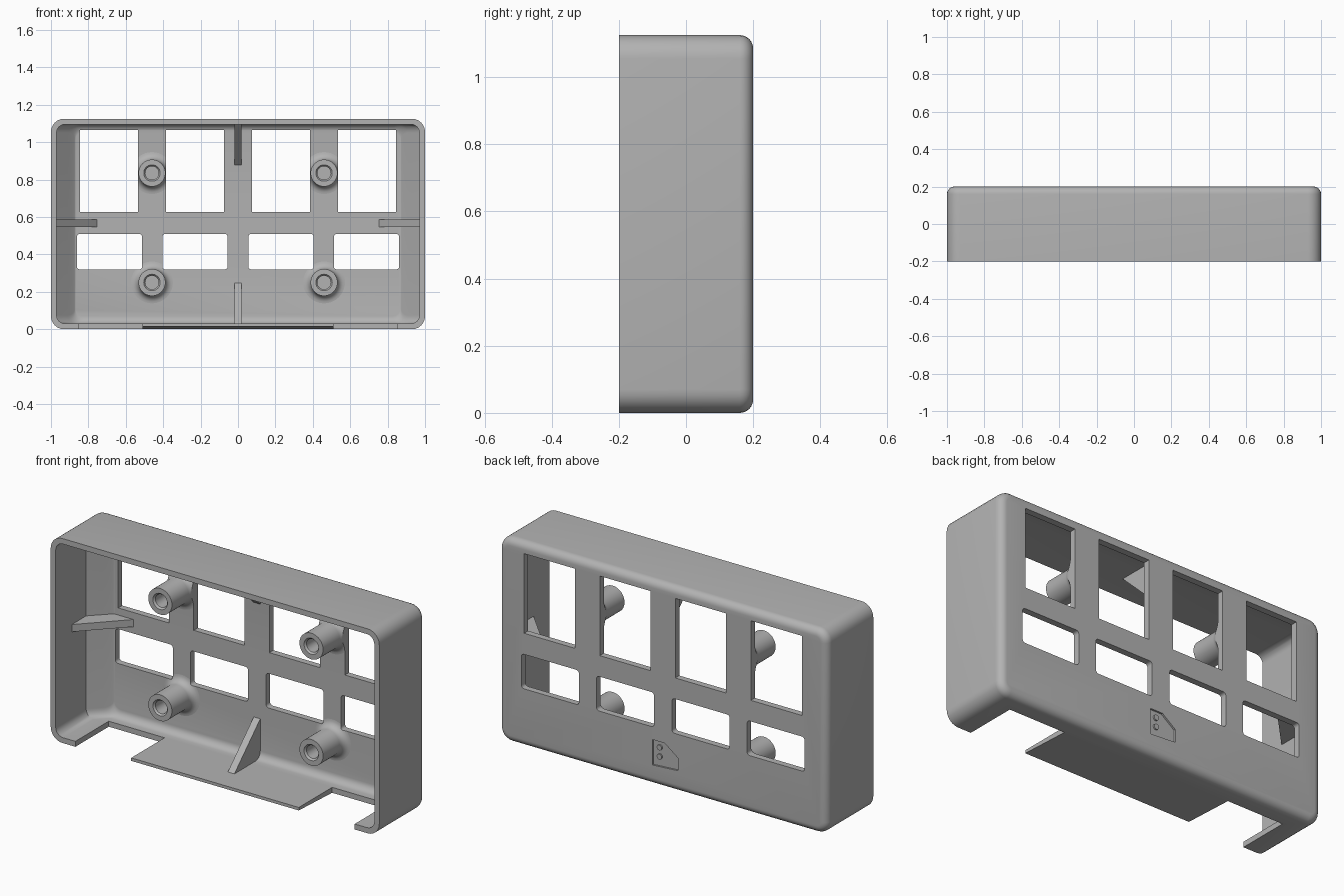
import bpy, bmesh
from math import sin, cos, pi

if "Cube" in bpy.data.objects:
    bpy.data.objects.remove(bpy.data.objects["Cube"], do_unlink=True)

W, H, FRONT, BACK = 1.0, 1.125, -0.2, 0.2
WALL = 0.03
INNER = 0.165          # inside face of the back panel

grey = bpy.data.materials.new("matte_grey")
grey.use_nodes = True
colour = (0.45, 0.45, 0.45, 1)
grey.diffuse_color = colour
grey.node_tree.nodes["Principled BSDF"].inputs["Base Color"].default_value = colour


def finish(bm, name):
    bmesh.ops.recalc_face_normals(bm, faces=bm.faces)
    me = bpy.data.meshes.new(name)
    bm.to_mesh(me)
    bm.free()
    ob = bpy.data.objects.new(name, me)
    bpy.context.collection.objects.link(ob)
    me.materials.append(grey)
    return ob


def loft(bm, rings):
    loops = [[bm.verts.new(p) for p in ring] for ring in rings]
    for a, b in zip(loops, loops[1:]):
        for i in range(len(a)):
            j = (i + 1) % len(a)
            bm.faces.new((a[i], a[j], b[j], b[i]))
    bm.faces.new(loops[0])
    bm.faces.new(loops[-1])


def rounded(x0, x1, z0, z1, r, n=6):
    """Rounded rectangle as (x, z) points."""
    pts = []
    corners = ((x1 - r, z1 - r), (x0 + r, z1 - r), (x0 + r, z0 + r), (x1 - r, z0 + r))
    for k, (cx, cz) in enumerate(corners):
        for i in range(n + 1):
            a = (k + i / n) * pi / 2
            pts.append((cx + r * cos(a), cz + r * sin(a)))
    return pts


def at_y(pts, y):
    return [(x, y, z) for x, z in pts]


def prism_y(bm, pts, y0, y1):
    loft(bm, [at_y(pts, y0), at_y(pts, y1)])


def box(bm, x0, x1, y0, y1, z0, z1):
    prism_y(bm, [(x0, z0), (x1, z0), (x1, z1), (x0, z1)], y0, y1)


def cut(ob, cutter):
    mod = ob.modifiers.new("cut", "BOOLEAN")
    mod.operation, mod.solver, mod.object = "DIFFERENCE", "EXACT", cutter
    bpy.context.view_layer.objects.active = ob
    bpy.ops.object.modifier_apply(modifier=mod.name)


def smooth(ob):
    bpy.ops.object.select_all(action="DESELECT")
    ob.select_set(True)
    bpy.context.view_layer.objects.active = ob
    bpy.ops.object.shade_smooth_by_angle(angle=0.5)


# Outer shell with rounded back edges
R = 0.04
bm = bmesh.new()
rings = [at_y(rounded(-W, W, 0, H, 0.07), FRONT)]
for i in range(7):
    a = i / 6 * pi / 2
    d = R * (1 - cos(a))
    rings.append(at_y(rounded(-W + d, W - d, d, H - d, 0.07 - d), BACK - R + R * sin(a)))
loft(bm, rings)
case = finish(bm, "case_shell")

# Hollow: slanted side corners, filleted top and bottom
bm = bmesh.new()
hx = W - WALL
rings = [at_y(rounded(-hx, hx, WALL, H - WALL, 0.045), y) for y in (-0.3, 0.065)]
for i in range(7):
    a = i / 6 * pi / 2
    y, d = INNER - R + R * sin(a), R * (1 - cos(a))
    s = hx - (y - 0.065)
    rings.append(at_y(rounded(-s, s, WALL + d, H - WALL - d, 0.045), y))
loft(bm, rings)
hollow = finish(bm, "hollow_cutter")

# Window openings in the back panel
bm = bmesh.new()
for side in (-1, 1):
    for cx in (0.23, 0.69):
        x = side * cx
        box(bm, x - 0.155, x + 0.155, 0.08, 0.3, 0.626, 1.064)
    for cx in (0.23, 0.687):
        x = side * cx
        prism_y(bm, rounded(x - 0.175, x + 0.175, 0.32, 0.51, 0.016, 4), 0.08, 0.3)
windows = finish(bm, "window_cutter")

# Floor notches on both sides of the tongue, and the tongue's tapered underside
bm = bmesh.new()
for x0, x1 in ((-0.85, -0.51), (0.51, 0.85)):
    box(bm, x0, x1, -0.3, 0.09, -0.1, 0.06)
notches = finish(bm, "notch_cutter")
bm = bmesh.new()
wedge = [(0.09, 0), (-0.21, 0.014), (-0.21, -0.05), (0.09, -0.05)]
loft(bm, [[(x, y, z) for y, z in wedge] for x in (-0.52, 0.52)])
taper = finish(bm, "tongue_cutter")

# Shallow tag-shaped recess on the back
bm = bmesh.new()
tag = [(0.065, 0.25), (-0.01, 0.25), (-0.09, 0.19), (-0.09, 0.12), (0.065, 0.11)]
prism_y(bm, tag, BACK - 0.01, BACK + 0.05)
recess = finish(bm, "recess_cutter")

for c in (hollow, windows, notches, taper, recess):
    cut(case, c)
smooth(case)

# Two little studs in the recess
for i, z in enumerate((0.165, 0.215)):
    bm = bmesh.new()
    prism_y(bm, rounded(0.01, 0.04, z - 0.015, z + 0.015, 0.0149, 4), BACK - 0.015, BACK - 0.002)
    smooth(finish(bm, f"recess_stud_{i + 1}"))


# Screw posts with flared feet and blind holes
def post(name, cx, cz):
    profile = [(0.112, 0.18)]
    for i in range(7):
        a = i / 6 * pi / 2
        profile.append((0.112 - 0.04 * sin(a), INNER - 0.04 * (1 - cos(a))))
    profile += [(0.072, -0.02), (0.044, -0.02), (0.036, -0.01), (0.036, 0.14)]
    n = 40
    bm = bmesh.new()
    loft(bm, [[(cx + r * cos(2 * pi * k / n), y, cz + r * sin(2 * pi * k / n))
               for k in range(n)] for r, y in profile])
    ob = finish(bm, name)
    cut(ob, windows)
    smooth(ob)


for level, z in (("lower", 0.25), ("upper", 0.835)):
    for side, x in (("right", -0.46), ("left", 0.46)):
        post(f"{level}_{side}_screw_post", x, z)


# Triangular ribs bracing the walls against the back panel
def rib(name, place):
    tri = [(-0.06, 0), (-0.06, -0.008), (0.17, -0.008), (0.17, 0.222)]
    bm = bmesh.new()
    loft(bm, [[place(t, y, d) for y, d in tri] for t in (-0.02, 0.02)])
    finish(bm, name)


MID = 0.567
rib("bottom_rib", lambda t, y, d: (t, y, WALL + d))
rib("top_rib", lambda t, y, d: (t, y, H - WALL - d))
rib("right_rib", lambda t, y, d: (-hx + d, y, MID + t))
rib("left_rib", lambda t, y, d: (hx - d, y, MID + t))

# Remove the cutters
for c in (hollow, windows, notches, taper, recess):
    bpy.data.objects.remove(c, do_unlink=True)
